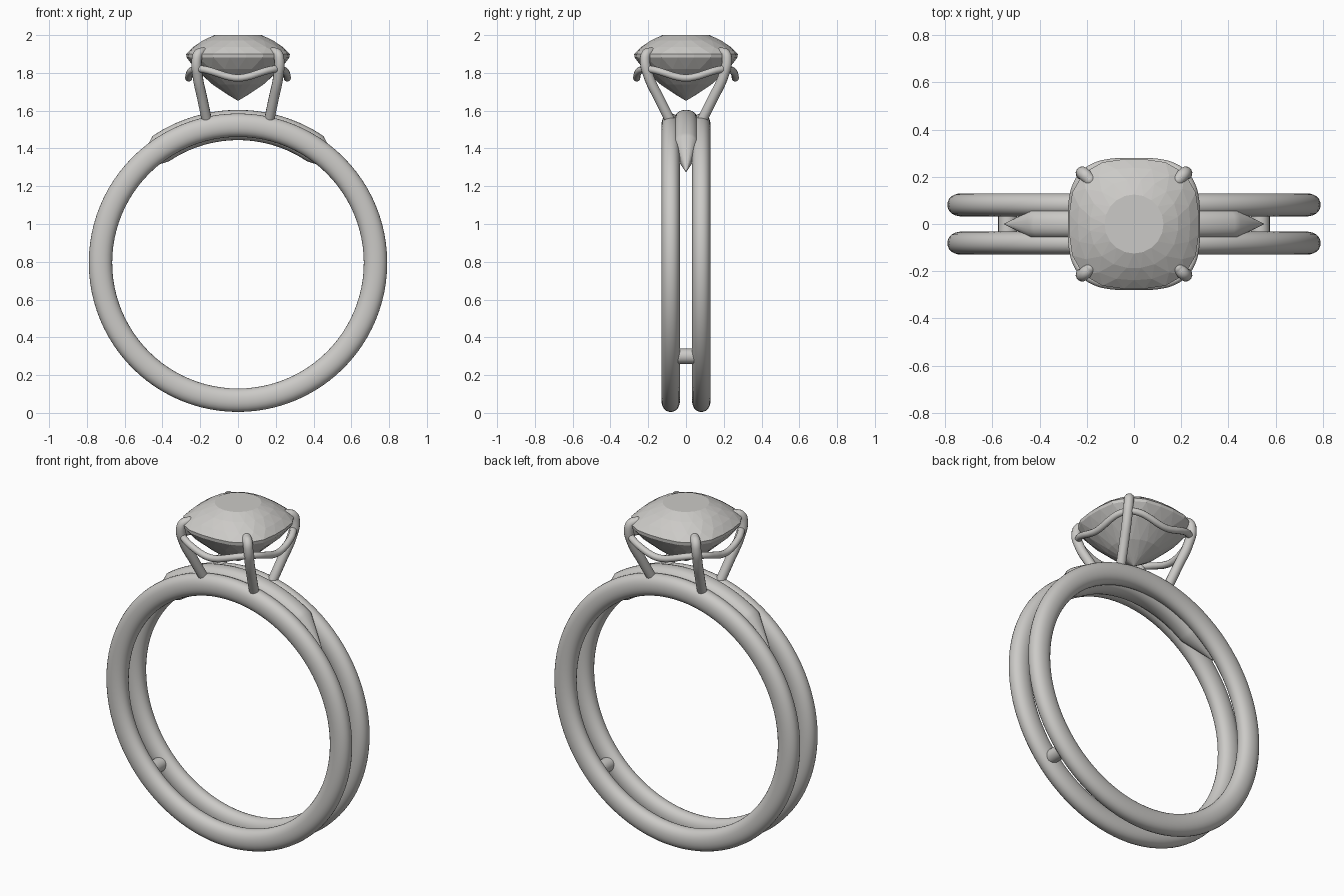
import bpy, bmesh, math
from mathutils import Vector

cube = bpy.data.objects.get("Cube")
if cube:
    bpy.data.objects.remove(cube, do_unlink=True)

metal = bpy.data.materials.new("pale_grey")
metal.use_nodes = True
GREY = (0.6, 0.59, 0.57, 1)
metal.diffuse_color = GREY
metal.node_tree.nodes["Principled BSDF"].inputs["Base Color"].default_value = GREY

CENTRE_Z = 0.795
TAU = math.tau


def finish(name, bm, smooth=True):
    bmesh.ops.recalc_face_normals(bm, faces=bm.faces)
    mesh = bpy.data.meshes.new(name)
    bm.to_mesh(mesh)
    bm.free()
    obj = bpy.data.objects.new(name, mesh)
    bpy.context.collection.objects.link(obj)
    mesh.materials.append(metal)
    if smooth:
        bpy.ops.object.select_all(action='DESELECT')
        obj.select_set(True)
        bpy.context.view_layer.objects.active = obj
        bpy.ops.object.shade_smooth_by_angle(angle=math.radians(35))
    return obj


def superellipse(a, rx, ry, power):
    c, s = math.cos(a), math.sin(a)
    k = (abs(c) ** power + abs(s) ** power) ** (-1 / power)
    return rx * c * k, ry * s * k


def bridge(bm, rings, closed):
    pairs = list(zip(rings, rings[1:])) + ([(rings[-1], rings[0])] if closed else [])
    for a, b in pairs:
        for i in range(len(a)):
            j = (i + 1) % len(a)
            bm.faces.new((a[i], a[j], b[j], b[i]))
    if not closed:
        bm.faces.new(rings[0])
        bm.faces.new(rings[-1])


def arc_sweep(name, stations, radius, y, half_w, half_h, power, closed):
    """Sweep a section around the finger hole; stations are (angle from top, scale)."""
    bm = bmesh.new()
    rings = []
    for t, scale in stations:
        ring = []
        for i in range(24):
            w, h = superellipse(TAU * i / 24, half_w * scale, half_h * scale, power)
            r = radius + h
            ring.append(bm.verts.new((r * math.sin(t), y + w, CENTRE_Z + r * math.cos(t))))
        rings.append(ring)
    bridge(bm, rings, closed)
    return finish(name, bm)


def tube(name, points, radius, cyclic=False):
    """Smooth round wire through the points, with domed ends."""
    curve = bpy.data.curves.new(name, 'CURVE')
    curve.dimensions = '3D'
    curve.bevel_depth = radius
    curve.bevel_resolution = 4
    curve.resolution_u = 8
    spline = curve.splines.new('BEZIER')
    spline.bezier_points.add(len(points) - 1)
    for bp, p in zip(spline.bezier_points, points):
        bp.co = p
        bp.handle_left_type = bp.handle_right_type = 'AUTO'
    spline.use_cyclic_u = cyclic
    temp = bpy.data.objects.new(name + "_path", curve)
    bpy.context.collection.objects.link(temp)
    mesh = bpy.data.meshes.new_from_object(temp.evaluated_get(bpy.context.evaluated_depsgraph_get()))
    bpy.data.objects.remove(temp, do_unlink=True)
    bm = bmesh.new()
    bm.from_mesh(mesh)
    bpy.data.meshes.remove(mesh)
    for f in bm.faces:
        f.material_index = 0
    if not cyclic:
        cap = bmesh.ops.create_uvsphere(bm, u_segments=14, v_segments=10, radius=radius)
        bmesh.ops.translate(bm, verts=cap["verts"], vec=Vector(points[-1]))
    return finish(name, bm)


# Twin bands
full_turn = [(TAU * i / 96, 1) for i in range(96)]
for name, y in (("front_band", -0.081), ("back_band", 0.081)):
    arc_sweep(name, full_turn, 0.728, y, 0.049, 0.062, 2.2, True)

# Bridge between the bands at the top, tapering to a point at each end
FLAT, TIP = math.radians(34), math.radians(49)
stations = [(-TIP, 0.01)] + [(FLAT * i / 16, 1) for i in range(-16, 17)] + [(TIP, 0.01)]
arc_sweep("top_bridge", stations, 0.729, 0, 0.066, 0.08, 2.5, False)

# Small spacer bars low between the bands
for side, sx in (("left", 1), ("right", -1)):
    bm = bmesh.new()
    rings = [[bm.verts.new((sx * 0.535 + 0.04 * math.cos(TAU * i / 20), y,
                            0.3 + 0.04 * math.sin(TAU * i / 20))) for i in range(20)]
             for y in (-0.08, 0.08)]
    bridge(bm, rings, False)
    finish(side + "_spacer_bar", bm)

# Four claws, curving out then hooking over the stone
claw = [(0.165, 0.085, 1.55), (0.188, 0.14, 1.66), (0.213, 0.197, 1.78),
        (0.219, 0.217, 1.865), (0.209, 0.209, 1.9), (0.187, 0.187, 1.908)]
for side, sx in (("left", 1), ("right", -1)):
    for end, sy in (("front", -1), ("back", 1)):
        tube(f"{end}_{side}_claw", [(sx * x, sy * y, z) for x, y, z in claw], 0.027)

# Wavy wire gallery, high at the claws and low between them
gallery = []
for i in range(32):
    a = TAU * i / 32
    x, y = superellipse(a, 0.261, 0.261, 3.2)
    gallery.append((x, y, 1.797 - 0.024 * math.cos(4 * a)))
tube("gallery_wire", gallery, 0.019, True)

# Cushion-cut stone: staggered facet rings of (half size, height, outline power, twist)
profile = [(0.125, 2.0, 2, 0), (0.187, 1.972, 2.2, 1), (0.238, 1.936, 2.5, 0),
           (0.275, 1.9, 2.8, 1), (0.273, 1.882, 2.8, 1), (0.225, 1.82, 2.6, 0),
           (0.135, 1.738, 2.3, 1), (0.05, 1.682, 2, 0)]
N = 20
bm = bmesh.new()
rings = []
for size, z, power, twist in profile:
    ring = []
    for i in range(N):
        x, y = superellipse(TAU * (i + twist / 2) / N, size, size, power)
        ring.append(bm.verts.new((x, y, z)))
    rings.append(ring)
bm.faces.new(rings[0])
for k in range(len(rings) - 1):
    a, b = rings[k], rings[k + 1]
    ta, tb = profile[k][3], profile[k + 1][3]
    for i in range(N):
        j = (i + 1) % N
        if ta == tb:
            bm.faces.new((a[i], a[j], b[j], b[i]))
        elif tb:
            bm.faces.new((a[i], a[j], b[i]))
            bm.faces.new((a[j], b[j], b[i]))
        else:
            bm.faces.new((a[i], b[j], b[i]))
            bm.faces.new((a[i], a[j], b[j]))
culet = bm.verts.new((0, 0, 1.652))
for i in range(N):
    bm.faces.new((rings[-1][i], rings[-1][(i + 1) % N], culet))
finish("stone", bm, smooth=False)
